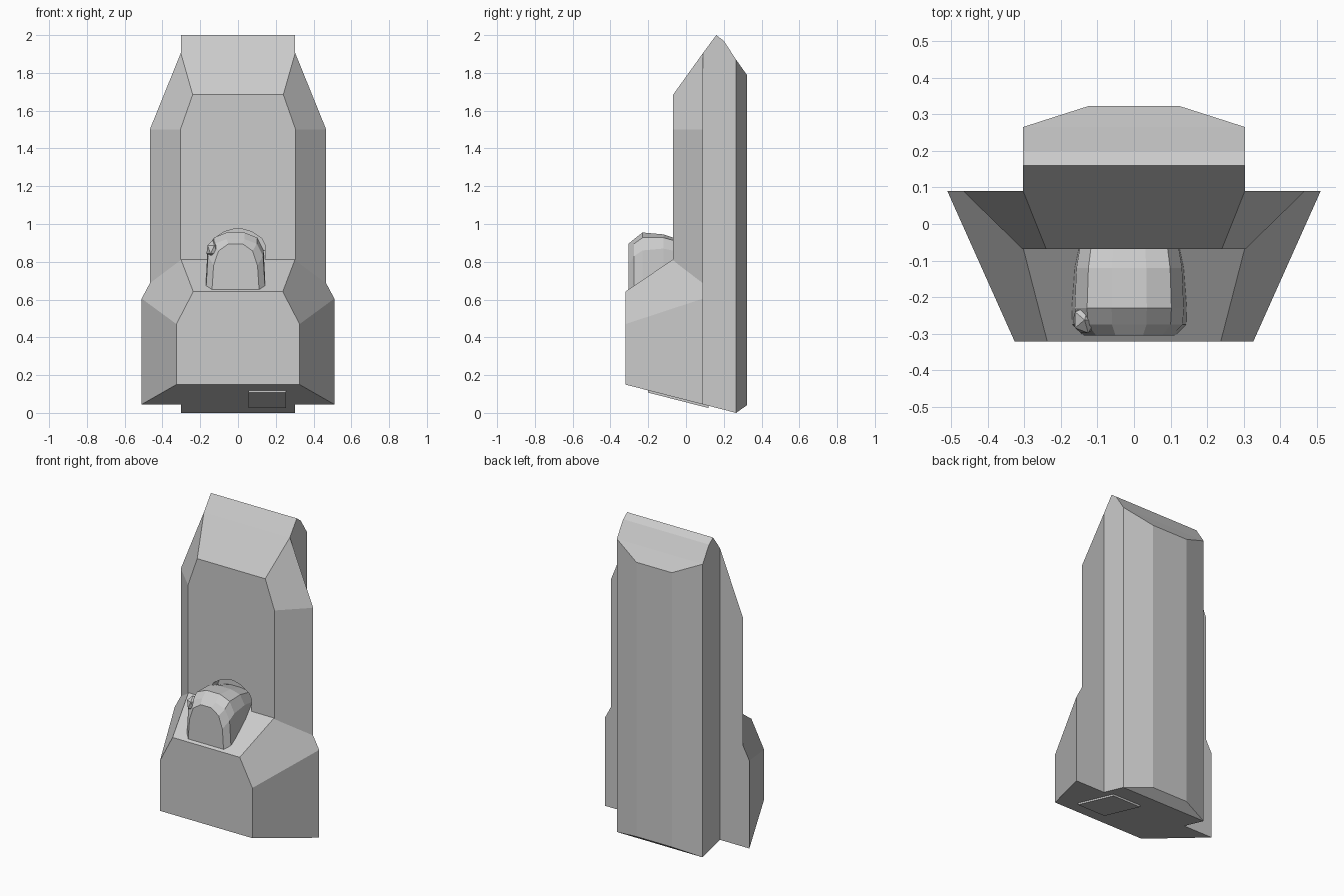
import bpy, bmesh
from mathutils import Matrix

if "Cube" in bpy.data.objects:
    bpy.data.objects.remove(bpy.data.objects["Cube"])


def loft(name, sections, cx=0.0):
    """Skin mirrored half outlines [(x, z), ...] (bottom to top) placed along y."""
    bm = bmesh.new()
    rings = []
    for y, half in sections:
        pts = list(half) + [(-x, z) for x, z in reversed(half)]
        rings.append([bm.verts.new((cx + x, y, z)) for x, z in pts])
    for a, b in zip(rings, rings[1:]):
        n = len(a)
        for i in range(n):
            j = (i + 1) % n
            bm.faces.new((a[i], a[j], b[j], b[i]))
    bm.faces.new(rings[0])
    bm.faces.new(rings[-1])
    bmesh.ops.recalc_face_normals(bm, faces=bm.faces)
    mesh = bpy.data.meshes.new(name)
    bm.to_mesh(mesh)
    bm.free()
    ob = bpy.data.objects.new(name, mesh)
    bpy.context.collection.objects.link(ob)
    return ob


def base_z(y):
    """Height of the slanted underside at depth y."""
    return 0.15 - 0.256 * (y + 0.32)


# Rear slab with chamfered back and slanted top
loft("rear_slab", [
    (0.09, [(0.303, base_z(0.09)), (0.303, 1.905)]),
    (0.16, [(0.303, base_z(0.16)), (0.303, 2.0)]),
    (0.20, [(0.303, base_z(0.20)), (0.303, 1.97)]),
    (0.265, [(0.303, 0.0), (0.303, 1.87)]),
    (0.322, [(0.125, 0.04), (0.125, 1.79)]),
])

# Upper front body, flaring towards the back
tower = loft("upper_body", [
    (-0.068, [(0.305, 0.45), (0.305, 1.5), (0.24, 1.685)]),
    (0.09, [(0.467, 0.45), (0.467, 1.5), (0.303, 1.905)]),
])

# Lower front body with sloped ledge
loft("lower_body", [
    (-0.321, [(0.326, 0.15), (0.326, 0.47), (0.237, 0.642)]),
    (0.09, [(0.51, base_z(0.09)), (0.51, 0.605), (0.343, 0.92)]),
])

# Arched recess behind the knob
arch = [(0.142, 0.7), (0.142, 0.89), (0.125, 0.925), (0.07, 0.96), (0.015, 0.975)]
cutter = loft("recess_cutter", [(-0.2, arch), (0.0, arch)])
cutter.hide_render = True
cutter.hide_viewport = True
cut = tower.modifiers.new("recess", "BOOLEAN")
cut.operation = "DIFFERENCE"
cut.solver = "EXACT"
cut.object = cutter


# Faceted knob resting on the ledge
def knob(w, shoulder, top):
    return [(w, 0.645), (w * 0.93, shoulder), (w * 0.72, (shoulder + top) / 2 + 0.02),
            (w * 0.3, top)]


loft("knob", [
    (-0.305, knob(0.125, 0.78, 0.895)),
    (-0.275, knob(0.157, 0.83, 0.92)),
    (-0.23, knob(0.16, 0.86, 0.955)),
    (-0.12, knob(0.155, 0.87, 0.945)),
    (0.02, knob(0.13, 0.84, 0.90)),
], cx=-0.013)

# Small lump on the knob's left front corner
bm = bmesh.new()
bmesh.ops.create_icosphere(bm, subdivisions=1, radius=1.0,
                           matrix=Matrix.Translation((-0.135, -0.262, 0.865))
                           @ Matrix.Diagonal((0.036, 0.042, 0.05, 1)))
mesh = bpy.data.meshes.new("knob_lump")
bm.to_mesh(mesh)
bm.free()
bpy.context.collection.objects.link(bpy.data.objects.new("knob_lump", mesh))

# Thin hatch on the underside
loft("underside_hatch", [
    (y, [(0.1, base_z(y) - 0.012), (0.1, base_z(y) + 0.01)]) for y in (-0.2, 0.12)
], cx=0.155)
